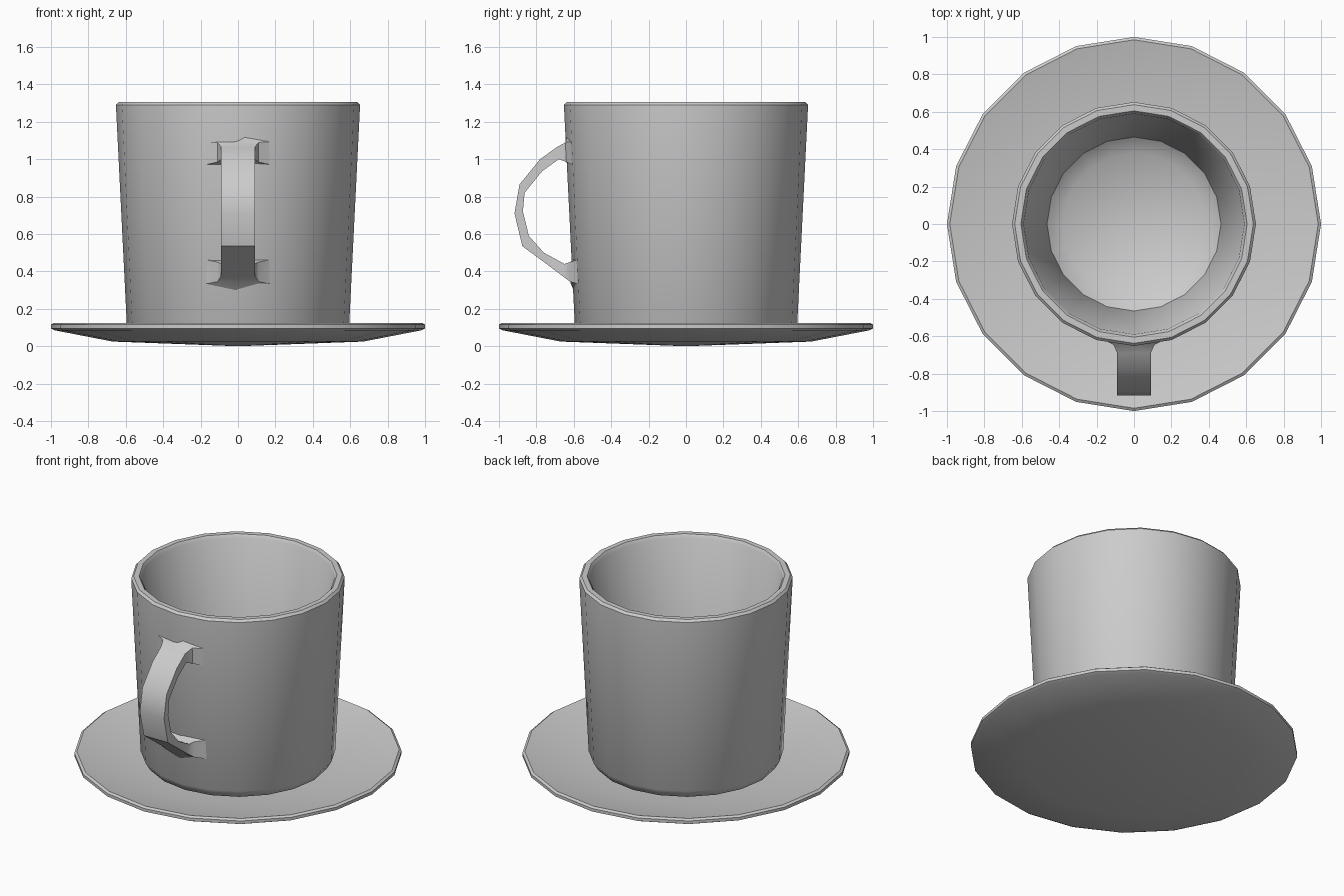
import bpy
import bmesh
import math

cube = bpy.data.objects.get("Cube")
if cube:
    bpy.data.objects.remove(cube, do_unlink=True)

# One plain ceramic colour
GREY = (0.6, 0.6, 0.6, 1.0)
ceramic = bpy.data.materials.new("grey ceramic")
ceramic.use_nodes = True
ceramic.diffuse_color = GREY
ceramic.node_tree.nodes["Principled BSDF"].inputs["Base Color"].default_value = GREY


def finish(bm, name, angle):
    """Turn a bmesh into a shaded, coloured object."""
    bmesh.ops.recalc_face_normals(bm, faces=bm.faces)
    mesh = bpy.data.meshes.new(name)
    bm.to_mesh(mesh)
    bm.free()
    mesh.materials.append(ceramic)
    obj = bpy.data.objects.new(name, mesh)
    bpy.context.collection.objects.link(obj)
    bpy.ops.object.select_all(action="DESELECT")
    obj.select_set(True)
    bpy.context.view_layer.objects.active = obj
    bpy.ops.object.shade_smooth_by_angle(angle=math.radians(angle))
    return obj


def lathe(name, profile, angle, sides=20):
    """Spin a (radius, height) profile around the z axis."""
    bm = bmesh.new()
    verts = [bm.verts.new((r, 0, z)) for r, z in profile]
    edges = [bm.edges.new(pair) for pair in zip(verts, verts[1:])]
    bmesh.ops.spin(bm, geom=verts + edges, cent=(0, 0, 0), axis=(0, 0, 1),
                   angle=math.tau, steps=sides, use_merge=False)
    bmesh.ops.remove_doubles(bm, verts=bm.verts, dist=0.0005)
    return finish(bm, name, angle)


# Saucer: shallow dish with a thin rolled rim
lathe("saucer", [(0, 0.0), (0.67, 0.025), (0.98, 0.085), (1.0, 0.095),
                 (1.0, 0.115), (0.985, 0.125), (0.965, 0.12),
                 (0.62, 0.05), (0, 0.035)], 35)

# Cup: tapered wall, rounded rim, hollow inside with a bevelled floor
lathe("cup", [(0, 0.045), (0.5, 0.045), (0.565, 0.075), (0.595, 0.125),
              (0.652, 1.275), (0.652, 1.29), (0.638, 1.305), (0.605, 1.305),
              (0.59, 1.285), (0.465, 0.2), (0.38, 0.13), (0, 0.13)], 40)

# Handle: strap that flares into pointed roots against the cup
# half width, outer (y, z), inner (y, z), root flag
SECTIONS = [
    (0.20, (-0.635, 1.13), (-0.63, 0.965), 1),
    (0.11, (-0.645, 1.09), (-0.64, 0.985), 0),
    (0.09, (-0.69, 1.065), (-0.68, 1.0), 0),
    (0.09, (-0.78, 1.0), (-0.77, 0.935), 0),
    (0.09, (-0.89, 0.865), (-0.863, 0.82), 0),
    (0.09, (-0.917, 0.71), (-0.872, 0.72), 0),
    (0.09, (-0.875, 0.535), (-0.84, 0.59), 0),
    (0.09, (-0.76, 0.45), (-0.76, 0.50), 0),
    (0.09, (-0.66, 0.375), (-0.65, 0.44), 0),
    (0.11, (-0.62, 0.345), (-0.62, 0.45), 0),
    (0.19, (-0.60, 0.295), (-0.605, 0.465), -1),
]
bm = bmesh.new()
rings = []
for w, (oy, oz), (iy, iz), root in SECTIONS:
    back = 0.035 * abs(root)      # root tips follow the round wall
    drop = 0.035 * root           # and the outer root edge is arched
    points = [(-w, oy + back, oz - drop), (0, oy, oz), (w, oy + back, oz - drop),
              (w, iy + back, iz), (0, iy, iz), (-w, iy + back, iz)]
    rings.append([bm.verts.new(p) for p in points])
for a, b in zip(rings, rings[1:]):
    for i in range(6):
        j = (i + 1) % 6
        bm.faces.new((a[i], a[j], b[j], b[i]))
bm.faces.new(rings[0])
bm.faces.new(rings[-1])
finish(bm, "handle", 30)
